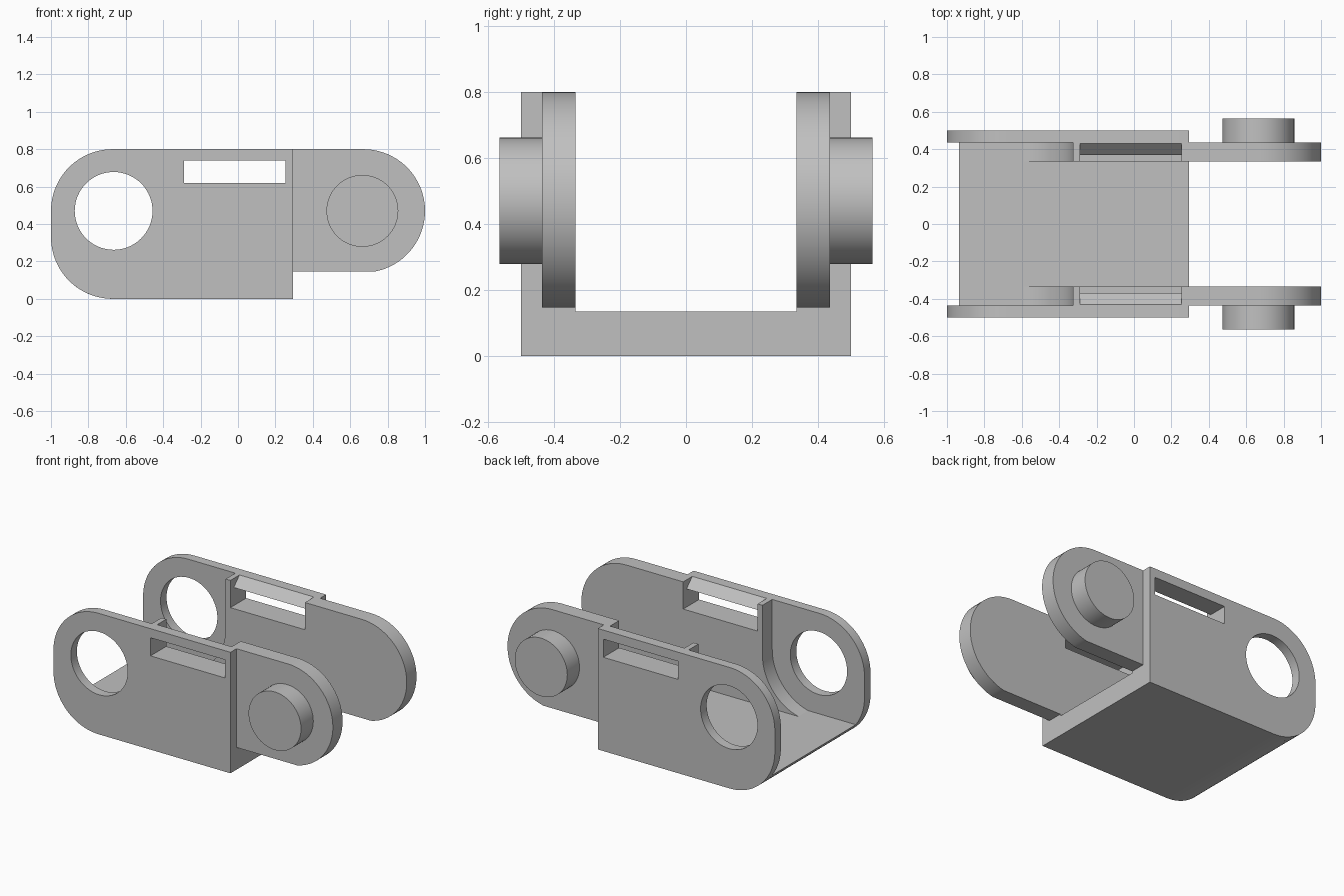
import bpy, bmesh
from math import cos, sin, radians, asin, degrees

if "Cube" in bpy.data.objects:
    bpy.data.objects.remove(bpy.data.objects["Cube"], do_unlink=True)

GREY = (0.53, 0.53, 0.53, 1)
grey = bpy.data.materials.new("plain grey")
grey.use_nodes = True
grey.diffuse_color = GREY
grey.node_tree.nodes["Principled BSDF"].inputs["Base Color"].default_value = GREY

# Shared dimensions
HEIGHT, FLOOR, ARM_BOTTOM = 0.8, 0.135, 0.147
PIVOT_X, PIVOT_Z, END_R = 0.67, 0.47, 0.33
BODY_END = 0.295
INNER, STEP, OUTER, PEG_END = 0.335, 0.437, 0.5, 0.565
POCKET_R = 0.345


def arc(cx, cz, r, a0, a1, n=24):
    """Points along an arc, angles in degrees."""
    angles = [radians(a0 + (a1 - a0) * i / n) for i in range(n + 1)]
    return [(cx + r * cos(a), cz + r * sin(a)) for a in angles]


def prism(name, points, start, end):
    """Closed polygon given as 3D points, extruded by end - start."""
    bm = bmesh.new()
    face = bm.faces.new([bm.verts.new(p) for p in points])
    moved = bmesh.ops.extrude_face_region(bm, geom=[face])["geom"]
    verts = [g for g in moved if isinstance(g, bmesh.types.BMVert)]
    offset = [e - s for s, e in zip(start, end)]
    bmesh.ops.translate(bm, verts=verts, vec=offset)
    bmesh.ops.recalc_face_normals(bm, faces=bm.faces)
    mesh = bpy.data.meshes.new(name)
    bm.to_mesh(mesh)
    bm.free()
    mesh.materials.append(grey)
    obj = bpy.data.objects.new(name, mesh)
    bpy.context.collection.objects.link(obj)
    return obj


def slab(name, profile, y0, y1):
    """Side profile (x, z) given thickness from y0 to y1."""
    return prism(name, [(x, y0, z) for x, z in profile], (0, y0, 0), (0, y1, 0))


def cut(obj, cutter):
    mod = obj.modifiers.new("cut", "BOOLEAN")
    mod.operation, mod.solver, mod.object = "DIFFERENCE", "EXACT", cutter
    bpy.context.view_layer.objects.active = obj
    bpy.ops.object.modifier_apply(modifier=mod.name)


def circle(cx, r):
    return arc(cx, PIVOT_Z, r, 0, 360, 64)[:-1]


# Side profiles
lower_start = degrees(asin((END_R - FLOOR) / END_R))
floor_profile = arc(-PIVOT_X, END_R, END_R, 180 + lower_start, 270) + [
    (BODY_END, 0), (BODY_END, FLOOR)]
plate_profile = (arc(-PIVOT_X, PIVOT_Z, END_R, 90, 180)
                 + arc(-PIVOT_X, END_R, END_R, 180, 270)
                 + [(BODY_END, 0), (BODY_END, HEIGHT)])
pocket_end = -degrees(asin((PIVOT_Z - FLOOR) / POCKET_R))
tip_start = -degrees(asin((PIVOT_Z - ARM_BOTTOM) / END_R))
arm_profile = ([(POCKET_R - PIVOT_X, HEIGHT)]
               + arc(-PIVOT_X, PIVOT_Z, POCKET_R, 0, pocket_end)
               + [(BODY_END, FLOOR), (BODY_END, ARM_BOTTOM)]
               + arc(PIVOT_X, PIVOT_Z, END_R, tip_start, 90, 36))

# Slot section (y, z): open at the top inside, leaving a sloped bar outside
slot_section = [(0.3, 0.62), (0.55, 0.62), (0.55, 0.74), (0.37, 0.74),
                (0.43, HEIGHT), (0.43, 0.85), (0.3, 0.85)]

parts = [slab("floor", floor_profile, -STEP, STEP)]
for side, s in (("front", -1), ("back", 1)):
    plate = slab(side + "_outer_plate", plate_profile, s * STEP, s * OUTER)
    arm = slab(side + "_inner_arm", arm_profile, s * INNER, s * STEP)
    peg = slab(side + "_peg", circle(0.665, 0.192), s * STEP, s * PEG_END)
    hole = slab("hole_cutter", circle(-0.665, 0.208), s * 0.4, s * 0.6)
    slot = prism("slot_cutter", [(-0.29, s * y, z) for y, z in slot_section],
                 (-0.29, 0, 0), (0.255, 0, 0))
    cut(plate, hole)
    cut(plate, slot)
    cut(arm, slot)
    for helper in (hole, slot):
        bpy.data.objects.remove(helper, do_unlink=True)
    parts += [plate, arm, peg]

# Smooth the rounded ends and keep the hard edges
for obj in bpy.context.view_layer.objects:
    obj.select_set(obj in parts)
bpy.context.view_layer.objects.active = parts[0]
bpy.ops.object.shade_smooth_by_angle(angle=radians(25))
